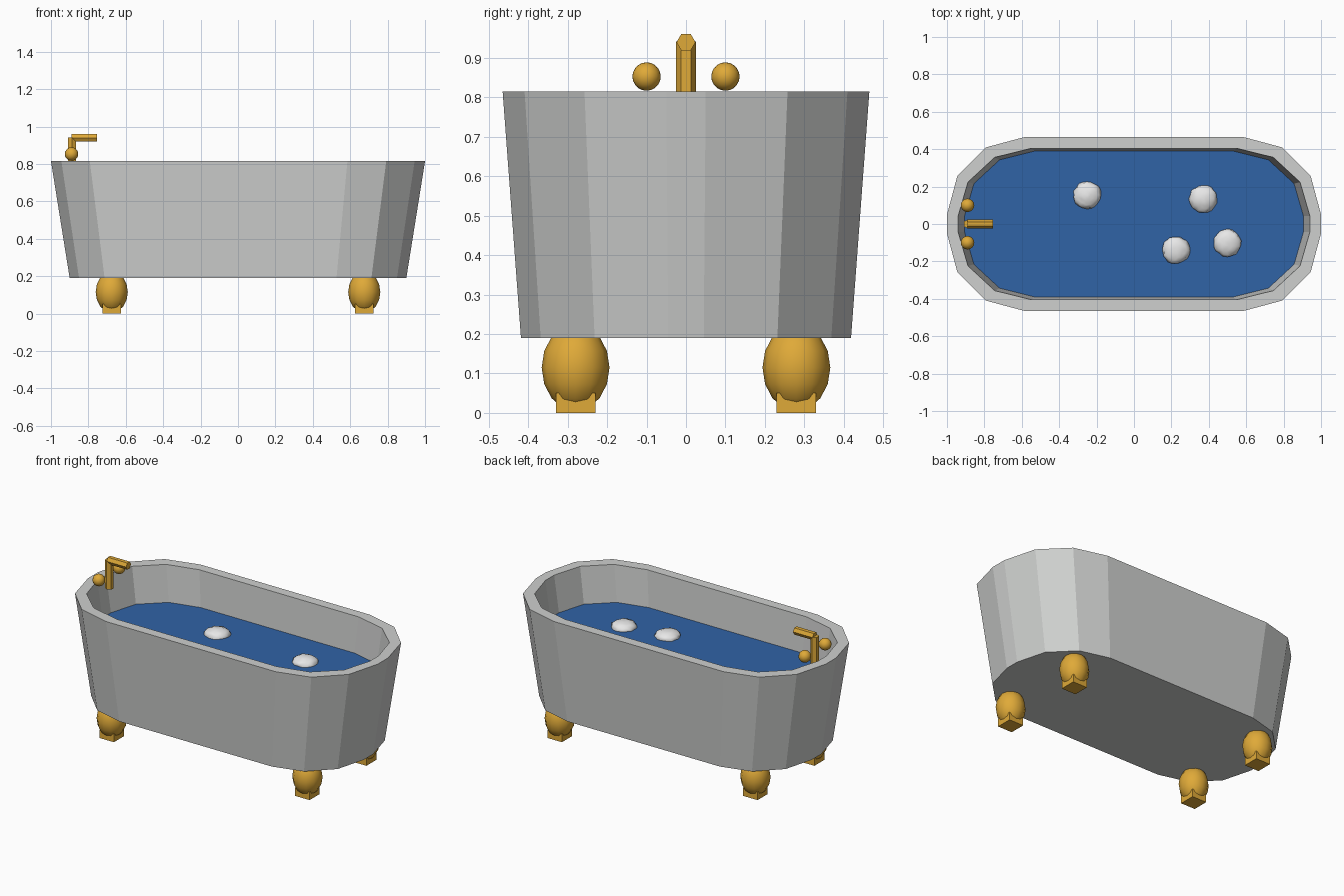
import bpy, bmesh, math, random
from mathutils import Vector

if "Cube" in bpy.data.objects:
    bpy.data.objects.remove(bpy.data.objects["Cube"])

random.seed(4)


def material(name, rgb):
    m = bpy.data.materials.new(name)
    m.diffuse_color = (*rgb, 1)
    m.use_nodes = True
    m.node_tree.nodes["Principled BSDF"].inputs["Base Color"].default_value = m.diffuse_color
    return m


ENAMEL = material("grey enamel", (0.62, 0.63, 0.62))
BRASS = material("brass", (0.74, 0.40, 0.04))
WATER = material("blue water", (0.03, 0.125, 0.38))
FOAM = material("white foam", (0.80, 0.80, 0.80))

TOP, BASE, LEVEL = 0.815, 0.19, 0.59


def taper(z):
    return 0.9 + 0.1 * (z - BASE) / (TOP - BASE)


def outline(z, sx=1.0, sy=1.0):
    """Rounded rectangle with three-sided corners, narrowing downwards."""
    k, pts = taper(z), []
    for q, (cx, cy) in enumerate([(1, 1), (-1, 1), (-1, -1), (1, -1)]):
        for i in range(4):
            a = math.radians(90 * q + 30 * i)
            x = cx * 0.585 + 0.415 * math.cos(a)
            y = cy * 0.05 + 0.415 * math.sin(a)
            pts.append((x * sx * k, y * sy * k, z))
    return pts


def finish(name, bm, mat, smooth=False):
    bmesh.ops.recalc_face_normals(bm, faces=bm.faces[:])
    mesh = bpy.data.meshes.new(name)
    bm.to_mesh(mesh)
    bm.free()
    mesh.materials.append(mat)
    for p in mesh.polygons:
        p.use_smooth = smooth
    ob = bpy.data.objects.new(name, mesh)
    bpy.context.collection.objects.link(ob)
    return ob


def loft(name, rings, mat):
    """Skin a stack of outlines and cap both ends."""
    bm = bmesh.new()
    rows = [[bm.verts.new(p) for p in r] for r in rings]
    n = len(rows[0])
    for a, b in zip(rows, rows[1:]):
        for i in range(n):
            j = (i + 1) % n
            bm.faces.new((a[i], a[j], b[j], b[i]))
    bm.faces.new(rows[0][::-1])
    bm.faces.new(rows[-1])
    return finish(name, bm, mat)


def ball(name, loc, size, mat, segs, rings):
    bm = bmesh.new()
    bmesh.ops.create_uvsphere(bm, u_segments=segs, v_segments=rings, radius=1)
    bmesh.ops.scale(bm, vec=size, verts=bm.verts)
    bmesh.ops.translate(bm, vec=loc, verts=bm.verts)
    return finish(name, bm, mat, True)


def pipe(name, start, end, radius):
    """Six-sided bar with two of its edges on the y axis."""
    start, end = Vector(start), Vector(end)
    d = (end - start).normalized()
    side = Vector((0, 1, 0))
    up = d.cross(side)
    rings = []
    for c in (start, end):
        rings.append([c + radius * (math.cos(i * math.pi / 3) * side
                                    + math.sin(i * math.pi / 3) * up) for i in range(6)])
    return loft(name, rings, BRASS)


# Tub shell: outside, rim, inside and inner floor
loft("tub", [outline(BASE), outline(TOP), outline(TOP, 0.94, 0.87),
             outline(0.25, 0.94, 0.87)], ENAMEL)

# Water surface filling the basin
bm = bmesh.new()
bm.faces.new([bm.verts.new(p) for p in outline(LEVEL, 0.94, 0.87)])
finish("water", bm, WATER)

# Feet: rounded leg on a square pad
for sx in (-1, 1):
    for sy in (-1, 1):
        x, y = 0.675 * sx, 0.28 * sy
        ball("foot", (x, y, 0.115), (0.086, 0.086, 0.11), BRASS, 12, 8)
        bm = bmesh.new()
        bmesh.ops.create_cube(bm, size=1)
        bmesh.ops.scale(bm, vec=(0.1, 0.1, 0.05), verts=bm.verts)
        bmesh.ops.translate(bm, vec=(x, y, 0.025), verts=bm.verts)
        finish("foot_pad", bm, BRASS)

# Tap: upright, spout and two round handles
pipe("tap_upright", (-0.888, 0, 0.765), (-0.888, 0, 0.942), 0.025)
pipe("tap_spout", (-0.89, 0, 0.94), (-0.755, 0, 0.94), 0.024)
for sy in (-1, 1):
    ball("tap_handle", (-0.89, 0.1 * sy, 0.853), (0.036, 0.036, 0.036), BRASS, 16, 10)

# Lumpy foam floating on the water
for x, y in [(-0.25, 0.155), (0.37, 0.135), (0.225, -0.14), (0.5, -0.1)]:
    bm = bmesh.new()
    bmesh.ops.create_icosphere(bm, subdivisions=3, radius=0.073)
    for v in bm.verts:
        v.co *= random.uniform(0.95, 1.07)
        v.co.z *= 0.52
    bmesh.ops.translate(bm, vec=(x, y, LEVEL), verts=bm.verts)
    finish("foam", bm, FOAM, True)
